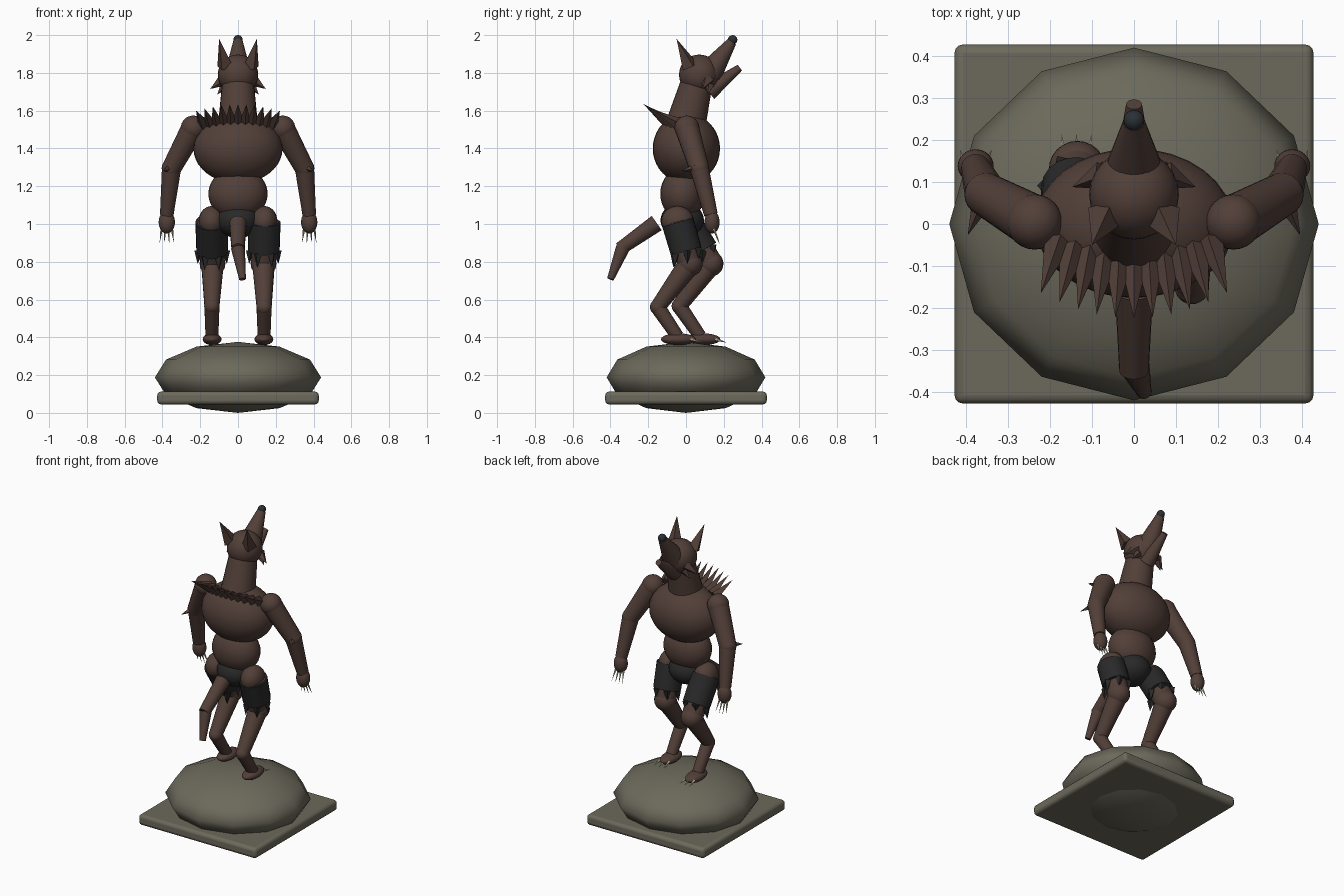
import bpy, math
from mathutils import Vector

if "Cube" in bpy.data.objects:
    bpy.data.objects.remove(bpy.data.objects["Cube"])


def material(name, rgb):
    m = bpy.data.materials.new(name)
    m.use_nodes = True
    m.diffuse_color = (*rgb, 1)
    m.node_tree.nodes["Principled BSDF"].inputs["Base Color"].default_value = (*rgb, 1)
    return m


FUR = material("brown fur", (0.085, 0.05, 0.04))
CLOTH = material("black cloth", (0.022, 0.022, 0.023))
NOSE = material("dark nose", (0.025, 0.03, 0.034))
CLAW = material("cream claw", (0.65, 0.58, 0.45))
ROCK = material("grey green stone", (0.15, 0.142, 0.105))


def finish(name, mat, angle=40):
    ob = bpy.context.object
    ob.name = name
    ob.data.materials.append(mat)
    if angle:
        bpy.ops.object.shade_smooth_by_angle(angle=math.radians(angle))
    return ob


def ball(name, loc, radii, mat=FUR, segs=24, rings=16, angle=60):
    bpy.ops.mesh.primitive_uv_sphere_add(segments=segs, ring_count=rings, location=loc)
    bpy.context.object.scale = radii if isinstance(radii, tuple) else (radii,) * 3
    return finish(name, mat, angle)


def limb(name, a, b, r1, r2, mat=FUR, segs=20):
    a, b = Vector(a), Vector(b)
    bpy.ops.mesh.primitive_cone_add(vertices=segs, radius1=r1, radius2=r2,
                                    depth=(b - a).length, location=(a + b) / 2)
    ob = bpy.context.object
    ob.rotation_euler = (b - a).to_track_quat("Z", "Y").to_euler()
    return finish(name, mat)


def spike(name, a, b, r, mat=FUR, segs=4):
    ob = limb(name, a, b, r, 0, mat, segs)
    for p in ob.data.polygons:
        p.use_smooth = False
    return ob


# Pedestal
bpy.ops.mesh.primitive_cube_add(size=1, location=(0, 0, 0.079))
slab = bpy.context.object
slab.scale = (0.855, 0.855, 0.068)
bpy.ops.object.transform_apply(location=False, rotation=False, scale=True)
bevel = slab.modifiers.new("rounded edges", "BEVEL")
bevel.width, bevel.segments = 0.02, 3
finish("base_slab", ROCK)
ball("rock", (0, 0, 0.188), (0.44, 0.42, 0.188), ROCK, 12, 6, 80)

# Torso and neck
ball("chest", (0, 0.002, 1.4), (0.236, 0.178, 0.185), segs=32, rings=20)
ball("belly", (0, -0.018, 1.16), (0.157, 0.118, 0.14))
ball("pelvis", (0, -0.02, 1.02), (0.115, 0.115, 0.095), CLOTH)
limb("neck", (0, 0.0, 1.53), (0, 0.06, 1.76), 0.105, 0.083, segs=24)

# Head, open jaws, ears and cheek tufts
ball("head", (0, 0.07, 1.79), 0.107)
limb("snout", (0, 0.125, 1.80), (0, 0.243, 1.965), 0.07, 0.026)
limb("lower_jaw", (0, 0.12, 1.70), (0, 0.285, 1.828), 0.048, 0.019)
ball("nose", (0, 0.247, 1.975), 0.025, NOSE, 16, 10)
for s, side in ((1, "left"), (-1, "right")):
    spike(f"ear_{side}", (s * 0.068, 0.02, 1.835), (s * 0.1, -0.05, 1.98), 0.045)
    spike(f"cheek_tuft_{side}", (s * 0.075, 0.115, 1.765), (s * 0.147, 0.088, 1.715), 0.035)
    spike(f"low_cheek_tuft_{side}", (s * 0.07, 0.125, 1.735), (s * 0.11, 0.115, 1.685), 0.025)

# Spiked mane across the shoulders
COUNT = 11
for i in range(COUNT):
    t = 2 * i / (COUNT - 1) - 1
    spike(f"mane_spike_{i + 1}", (0.18 * t, -0.085 + 0.045 * t * t, 1.53),
          (0.222 * t, -0.225 + 0.06 * t * t, 1.635 - 0.035 * t * t), 0.034)

# Arms, hands and claws
for s, side in ((1, "left"), (-1, "right")):
    shoulder, elbow = (s * 0.237, 0.005, 1.508), (s * 0.352, 0.07, 1.295)
    wrist = (s * 0.377, 0.132, 1.05)
    ball(f"shoulder_{side}", shoulder, 0.066)
    limb(f"upper_arm_{side}", shoulder, elbow, 0.064, 0.052)
    ball(f"elbow_{side}", elbow, 0.052)
    limb(f"forearm_{side}", elbow, wrist, 0.051, 0.036)
    spike(f"elbow_spike_{side}", (s * 0.36, 0.06, 1.3), (s * 0.396, -0.027, 1.28), 0.026)
    ball(f"hand_{side}", (s * 0.377, 0.138, 1.01), (0.043, 0.04, 0.06))
    for k in range(4):
        u = (k - 1.5) / 1.5
        x = s * 0.377
        spike(f"finger_claw_{side}_{k + 1}", (x + 0.027 * u, 0.147, 0.975),
              (x + 0.038 * u, 0.178, 0.887 + 0.012 * abs(u)), 0.007, CLAW, 6)

# Legs: hip, knee, hock and ankle in depth and height, one leg striding
legs = {
    "left": (1, (-0.045, 1.015), (0.02, 0.79), (-0.15, 0.56), (-0.045, 0.405), -0.04),
    "right": (-1, (-0.01, 1.015), (0.13, 0.79), (-0.035, 0.565), (0.075, 0.405), 0.09),
}
for side, (s, hip, knee, hock, ankle, foot_y) in legs.items():
    hip, knee = Vector((s * 0.14, *hip)), Vector((s * 0.135, *knee))
    hock, ankle = Vector((s * 0.138, *hock)), Vector((s * 0.138, *ankle))
    ball(f"hip_{side}", hip, (0.068, 0.085, 0.08))
    limb(f"thigh_{side}", hip, knee, 0.078, 0.064)
    ball(f"knee_{side}", knee, 0.068)
    limb(f"shin_{side}", knee, hock, 0.06, 0.04)
    ball(f"hock_{side}", hock, 0.041)
    limb(f"lower_leg_{side}", hock, ankle, 0.04, 0.034)
    ball(f"foot_{side}", (s * 0.137, foot_y, 0.39), (0.05, 0.092, 0.031))
    for k in (-1, 0, 1):
        x = s * 0.137 + k * 0.03
        spike(f"toe_claw_{side}_{k + 2}", (x, foot_y + 0.065, 0.39),
              (x + k * 0.006, foot_y + 0.127, 0.372), 0.009, CLAW, 6)

    # Shorts leg with a ragged hem
    axis = knee - hip
    top, hem = hip + axis * 0.02, hip + axis * 0.7
    limb(f"shorts_leg_{side}", top, hem, 0.086, 0.084, CLOTH)
    turn = axis.to_track_quat("Z", "Y")
    for k in range(6):
        a = math.tau * k / 6
        out = turn @ Vector((math.cos(a), math.sin(a), 0))
        spike(f"hem_tatter_{side}_{k + 1}", hem + out * 0.07,
              hem + out * 0.078 + Vector((0, 0, -0.068)), 0.025, CLOTH)

# Tail
limb("tail_base", (0, -0.155, 1.005), (0, -0.35, 0.868), 0.046, 0.035)
limb("tail_tip", (0, -0.335, 0.872), (0.024, -0.4, 0.708), 0.037, 0.018)
